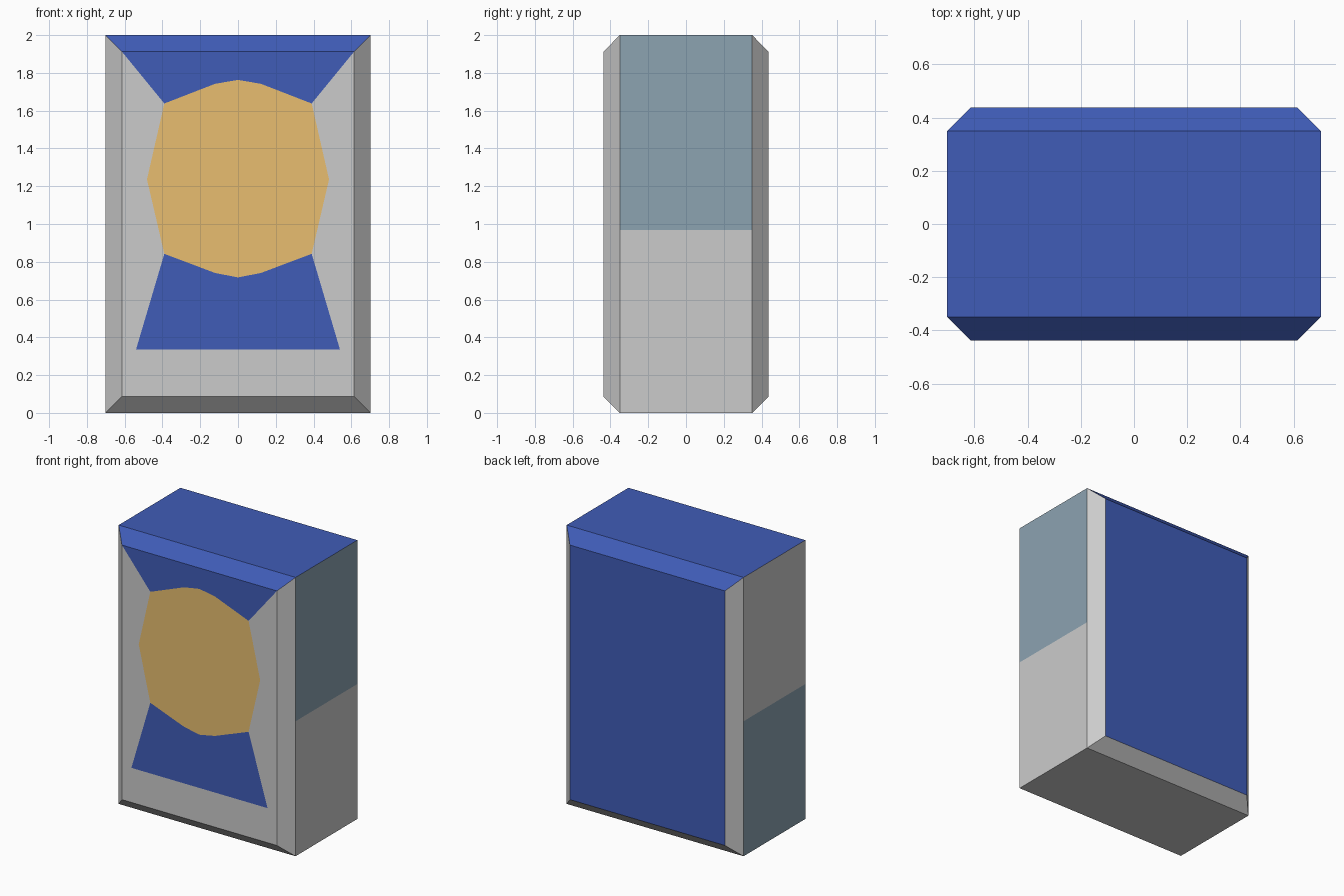
import bpy, bmesh
from mathutils import Vector

if "Cube" in bpy.data.objects:
    bpy.data.objects.remove(bpy.data.objects["Cube"])

W, D, H, C = 0.702, 0.35, 2.0, 0.087   # half width, half depth, height, chamfer
FRONT_Y = -(D + C)
SPLIT_Z = 0.968


def material(name, rgb):
    m = bpy.data.materials.new(name)
    m.diffuse_color = (*rgb, 1)
    m.use_nodes = True
    m.node_tree.nodes["Principled BSDF"].inputs["Base Color"].default_value = m.diffuse_color
    return m


blue = material("blue", (0.051, 0.107, 0.477))
tan = material("tan", (0.807, 0.515, 0.162))
steel = material("steel", (0.263, 0.367, 0.441))
grey = material("grey", (0.8, 0.8, 0.8))


def finish(bm, name, mats):
    me = bpy.data.meshes.new(name)
    bm.to_mesh(me)
    bm.free()
    for m in mats:
        me.materials.append(m)
    ob = bpy.data.objects.new(name, me)
    bpy.context.collection.objects.link(ob)
    return ob


def front_patch(name, pts, mat):
    """Flat polygon on the front plane, given as (x, z) points."""
    bm = bmesh.new()
    f = bm.faces.new([bm.verts.new((x, FRONT_Y, z)) for x, z in pts])
    f.normal_update()
    if f.normal.y > 0:
        f.normal_flip()
    finish(bm, name, [mat])


def mirrored(pts):
    return [(-x, z) for x, z in pts]


# Carton body: box with raised, chamfered front and back
bm = bmesh.new()
bmesh.ops.create_cube(bm, size=1)
for v in bm.verts:
    v.co = Vector((v.co.x * 2 * W, v.co.y * 2 * D, (v.co.z + 0.5) * H))
bm.normal_update()
ends = [f for f in bm.faces if abs(f.normal.y) > 0.9]
bmesh.ops.inset_individual(bm, faces=ends, thickness=C, depth=C, use_even_offset=True)

# Split the two side walls into upper and lower halves
bm.normal_update()
sides = [f for f in bm.faces if abs(f.normal.x) > 0.9]
geom = sides + list({e for f in sides for e in f.edges}) + list({v for f in sides for v in f.verts})
bmesh.ops.bisect_plane(bm, geom=geom, plane_co=(0, 0, SPLIT_Z), plane_no=(0, 0, 1))

# Colour the walls; the front is left open for its patches
bm.normal_update()
front = []
for f in bm.faces:
    n, z = f.normal, f.calc_center_median().z
    if n.y < -0.9:
        front.append(f)
    elif n.z > 0.5 or n.y > 0.9:
        f.material_index = 1
    elif abs(n.x) > 0.9 and (n.x > 0) == (z > SPLIT_Z):
        f.material_index = 2
bmesh.ops.delete(bm, geom=front, context='FACES_ONLY')
finish(bm, "carton_body", [grey, blue, steel])

# Front artwork panels, left half outlines running top to bottom
top_l, bottom_l = (-(W - C), H - C), (-(W - C), C)
base_l = (-0.54, 0.335)
badge_l = [(0, 1.763), (-0.122, 1.742), (-0.39, 1.638), (-0.482, 1.236),
           (-0.39, 0.842), (-0.122, 0.741), (0, 0.717)]

front_patch("front_badge", badge_l + mirrored(badge_l[-2:0:-1]), tan)

upper = [top_l] + badge_l[2:0:-1]
front_patch("front_upper_band", upper + [badge_l[0]] + mirrored(upper[::-1]), blue)

lower = [base_l] + badge_l[4:6]
front_patch("front_lower_band", lower + [badge_l[-1]] + mirrored(lower[::-1]), blue)

border = [top_l] + badge_l[2:5] + [base_l, bottom_l]
front_patch("front_border_left", border, grey)
front_patch("front_border_right", mirrored(border), grey)

strip = [base_l, bottom_l]
front_patch("front_border_bottom", strip + mirrored(strip[::-1]), grey)
